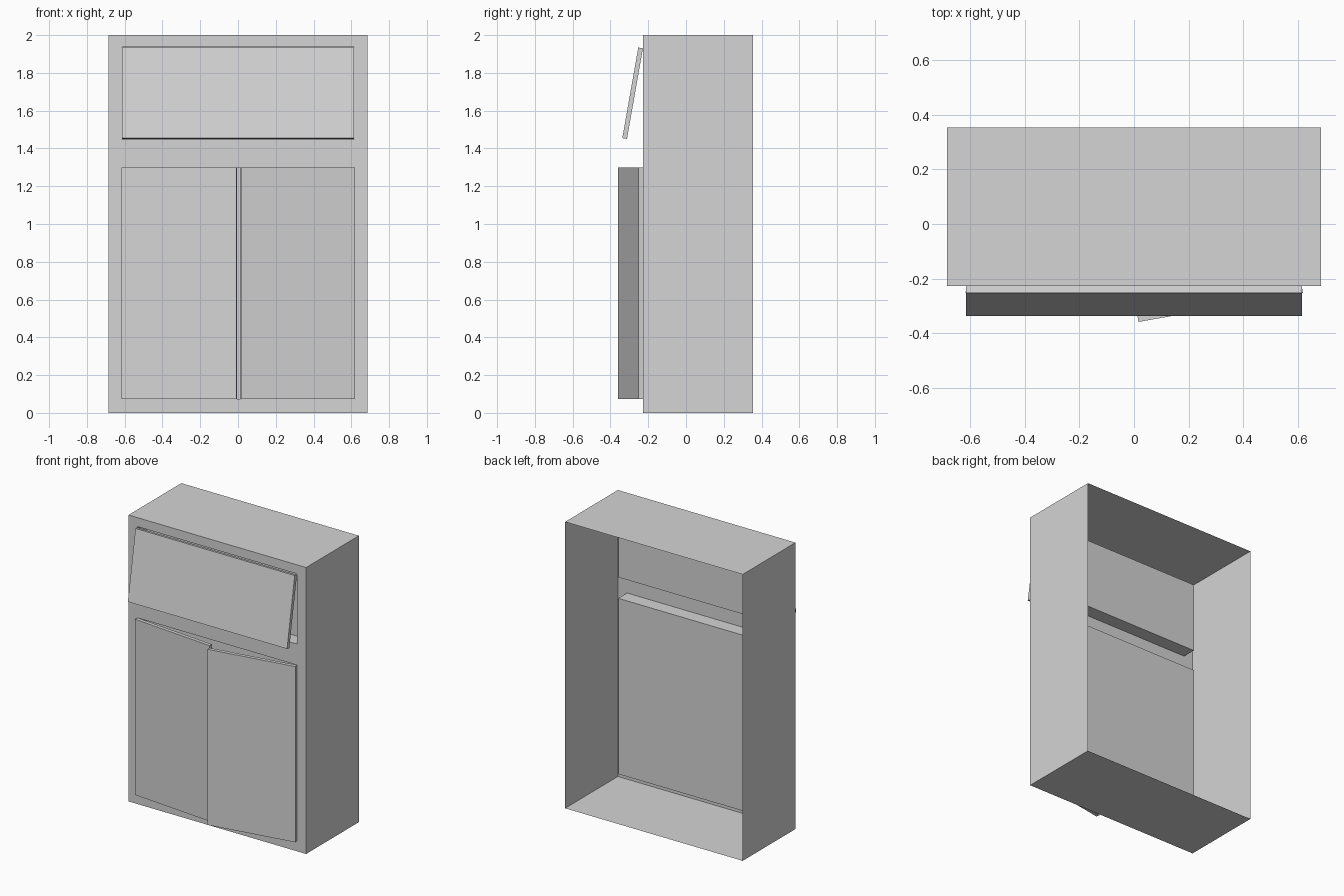
import bpy, bmesh, math
from mathutils import Matrix, Vector

cube = bpy.data.objects.get("Cube")
if cube:
    bpy.data.objects.remove(cube, do_unlink=True)

# Overall dimensions
HALF_W, HEIGHT = 0.686, 2.0
FRONT, BACK = -0.228, 0.354
OPEN_X = 0.615
LOWER, UPPER = (0.073, 1.30), (1.447, 1.937)
RECESS, THICK = 0.097, 0.025

grey = bpy.data.materials.new("light_grey")
grey.use_nodes = True
colour = (0.66, 0.66, 0.66, 1)
grey.diffuse_color = colour
grey.node_tree.nodes["Principled BSDF"].inputs["Base Color"].default_value = colour


def finish(bm, name):
    mesh = bpy.data.meshes.new(name)
    bm.to_mesh(mesh)
    bm.free()
    mesh.materials.append(grey)
    obj = bpy.data.objects.new(name, mesh)
    bpy.context.collection.objects.link(obj)
    return obj


def box(bm, low, high):
    low, high = Vector(low), Vector(high)
    matrix = Matrix.Translation((low + high) / 2) @ Matrix.Diagonal((high - low).to_4d())
    bmesh.ops.create_cube(bm, size=1, matrix=matrix)


def hinged_panel(name, low, high, hinge, axis, degrees):
    # Panel built around its hinge line, then swung open
    bm = bmesh.new()
    box(bm, low, high)
    obj = finish(bm, name)
    obj.matrix_world = Matrix.Translation(hinge) @ Matrix.Rotation(math.radians(degrees), 4, axis)


# Cabinet shell: thin walls, open back, two recesses pushed in from the front
bm = bmesh.new()
box(bm, (-HALF_W, FRONT, 0), (HALF_W, BACK, HEIGHT))
bmesh.ops.delete(bm, geom=[f for f in bm.faces if f.normal.y > 0.5], context='FACES')
cuts = [((x, 0, 0), (1, 0, 0)) for x in (-OPEN_X, OPEN_X)]
cuts += [((0, 0, z), (0, 0, 1)) for z in LOWER + UPPER]
for point, normal in cuts:
    bmesh.ops.bisect_plane(bm, geom=bm.verts[:] + bm.edges[:] + bm.faces[:],
                           plane_co=point, plane_no=normal)
for bottom, top in (LOWER, UPPER):
    panel = [f for f in bm.faces if f.normal.y < -0.5
             and abs(f.calc_center_median().x) < OPEN_X
             and bottom < f.calc_center_median().z < top]
    result = bmesh.ops.extrude_face_region(bm, geom=panel)
    moved = [v for v in result["geom"] if isinstance(v, bmesh.types.BMVert)]
    bmesh.ops.translate(bm, verts=moved, vec=(0, RECESS, 0))
    bmesh.ops.delete(bm, geom=[f for f in panel if f.is_valid], context='FACES_ONLY')
    bm.normal_update()
bmesh.ops.dissolve_limit(bm, angle_limit=0.01, verts=bm.verts[:], edges=bm.edges[:])
finish(bm, "cabinet_shell")

# Lower doors, hinged at their outer edges and slightly ajar
DOOR = 0.612
door_height = LOWER[1] - LOWER[0]
hinged_panel("left_door", (-DOOR, -THICK, 0), (0, 0, door_height),
             (OPEN_X, FRONT, LOWER[0]), 'Z', 10)
hinged_panel("right_door", (0, -THICK, 0), (DOOR, 0, door_height),
             (-OPEN_X, FRONT, LOWER[0]), 'Z', -5)

# Upper flap, hinged along its top edge
hinged_panel("upper_flap", (-OPEN_X, -THICK, -0.487), (OPEN_X, 0, 0),
             (0, FRONT, 1.93), 'X', -10)
